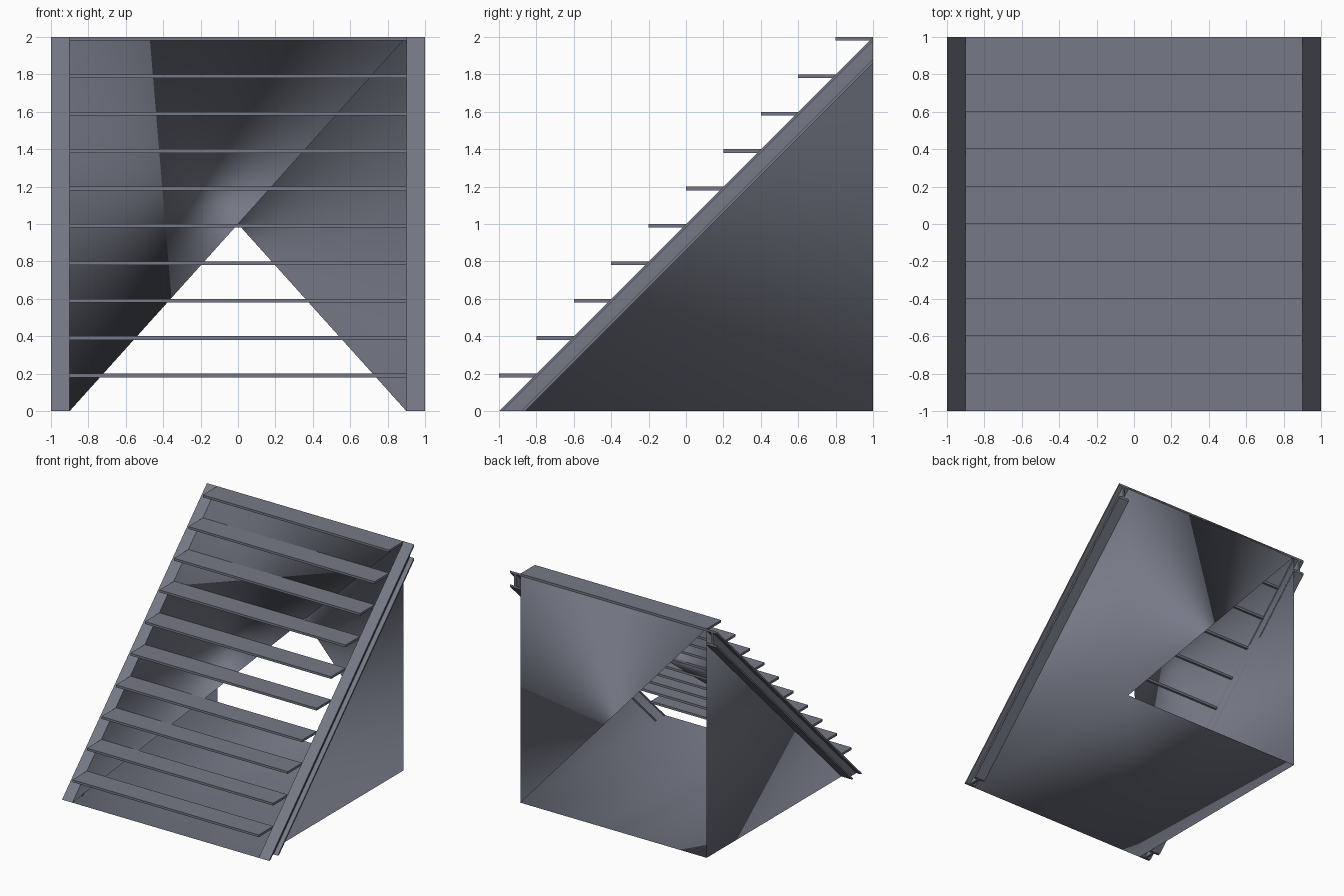
import bpy

if "Cube" in bpy.data.objects:
    bpy.data.objects.remove(bpy.data.objects["Cube"])

# dark blue-grey paint shared by every part
paint = bpy.data.materials.new("slate_paint")
paint.diffuse_color = (0.18, 0.193, 0.24, 1)
paint.use_nodes = True
paint.node_tree.nodes["Principled BSDF"].inputs["Base Color"].default_value = paint.diffuse_color


def mesh_object(name, verts, faces):
    me = bpy.data.meshes.new(name)
    me.from_pydata(verts, [], faces)
    me.materials.append(paint)
    me.update()
    ob = bpy.data.objects.new(name, me)
    bpy.context.collection.objects.link(ob)
    return ob


def extrude_x(name, profile, x0, x1):
    """Solid from a counter-clockwise (y, z) profile, spanning x0 to x1."""
    n = len(profile)
    verts = [(x, y, z) for x in (x0, x1) for y, z in profile]
    faces = [tuple(reversed(range(n))), tuple(range(n, 2 * n))]
    faces += [(i, (i + 1) % n, n + (i + 1) % n, n + i) for i in range(n)]
    return mesh_object(name, verts, faces)


def slope_band(a, b):
    """Sloping strip between two offsets below the stair line."""
    return [(-1 + a, 0), (-1 + b, 0), (1, 2 - b), (1, 2 - a)]


W = 0.9        # half width between the stringers
DEPTH = 0.14   # stringer depth, measured horizontally
FLANGE = 0.02

# treads
for i in range(10):
    y, z = -1 + 0.2 * i, 0.2 * (i + 1)
    extrude_x(f"tread_{i + 1}",
              [(y, z - 0.02), (y + 0.2, z - 0.02), (y + 0.2, z), (y, z)], -W, W)

# I-beam stringers on both sides
for side, s in (("left", -1), ("right", 1)):
    for part, a, b, xa, xb in (
            ("top_flange", 0, FLANGE, W, 1.0),
            ("web", FLANGE, DEPTH - FLANGE, 0.94, 0.96),
            ("bottom_flange", DEPTH - FLANGE, DEPTH, W, 1.0)):
        extrude_x(f"{side}_stringer_{part}", slope_band(a, b),
                  min(s * xa, s * xb), max(s * xa, s * xb))

# thin smooth-shaded enclosure below the stairs, open on half its back and slope
corners = [(-W, -1, 0), (W, -1, 0), (W, 1, 0), (-W, 1, 0), (-W, 1, 2), (W, 1, 2)]
panels = [
    (0, 3, 2, 1),  # floor
    (0, 4, 3),     # left wall
    (1, 2, 5),     # right wall
    (2, 4, 5),     # back
    (0, 5, 4),     # slope
]
enclosure = mesh_object("under_stair_enclosure", corners, panels)
enclosure.data.shade_smooth()
